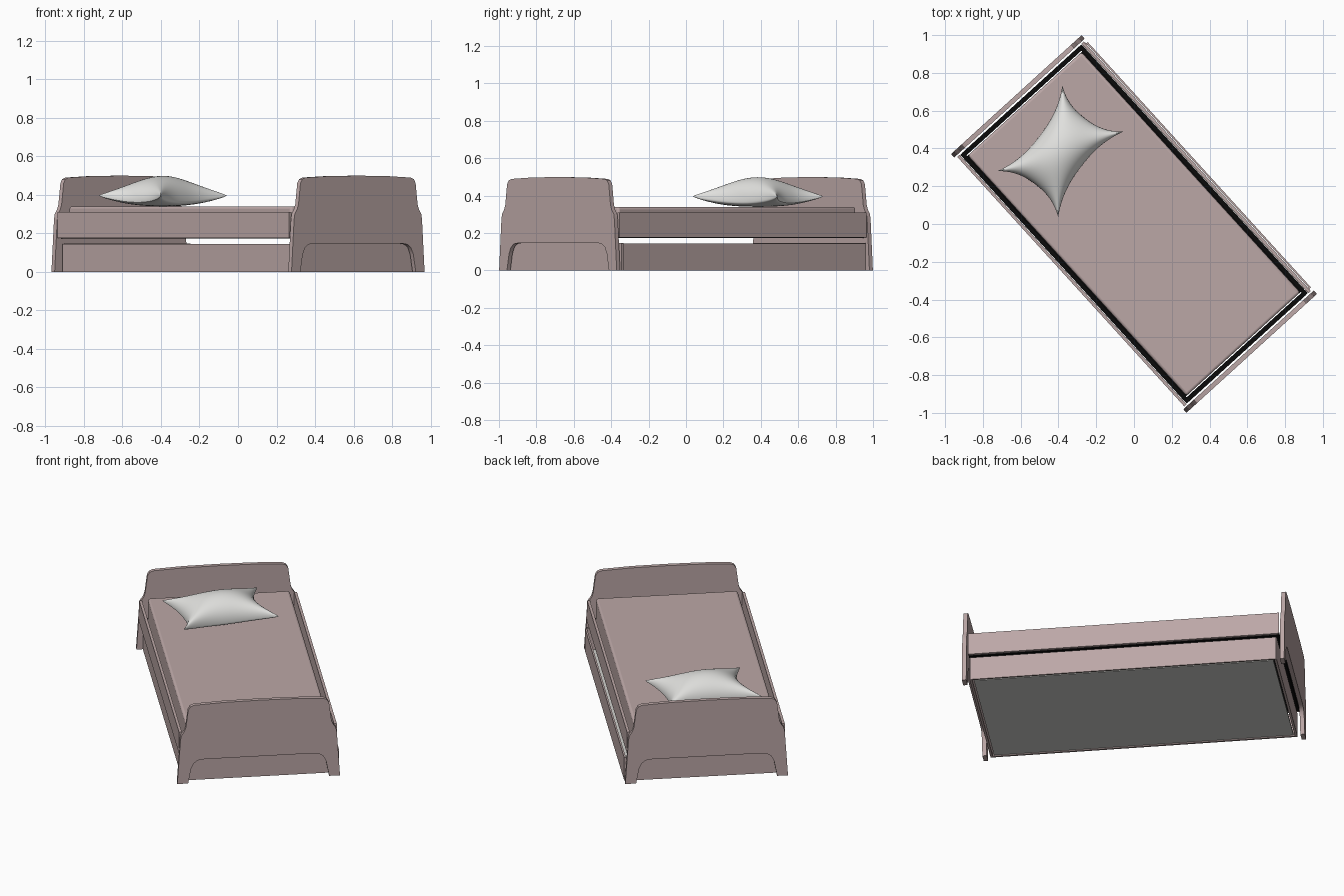
import bpy, bmesh, math

if "Cube" in bpy.data.objects:
    bpy.data.objects.remove(bpy.data.objects["Cube"])

ANGLE = math.radians(42.3)   # whole bed is turned in plan


def material(name, rgb):
    m = bpy.data.materials.new(name)
    m.diffuse_color = (*rgb, 1)
    m.use_nodes = True
    m.node_tree.nodes["Principled BSDF"].inputs["Base Color"].default_value = m.diffuse_color
    return m


PINK = material("dusty_pink", (0.50, 0.387, 0.383))
WHITE = material("pillow_white", (0.76, 0.76, 0.74))
GREY = material("base_grey", (0.64, 0.64, 0.61))
BLACK = material("frame_black", (0.003, 0.003, 0.003))


def finish(name, bm, mat, bevel=0, segments=2):
    bmesh.ops.recalc_face_normals(bm, faces=bm.faces)
    me = bpy.data.meshes.new(name)
    bm.to_mesh(me)
    bm.free()
    me.materials.append(mat)
    ob = bpy.data.objects.new(name, me)
    bpy.context.collection.objects.link(ob)
    ob.rotation_euler.z = ANGLE
    if bevel:
        b = ob.modifiers.new("soft_edges", "BEVEL")
        b.width, b.segments = bevel, segments
        b.limit_method = 'ANGLE'
        b.angle_limit = math.radians(50)
    bpy.context.view_layer.objects.active = ob
    ob.select_set(True)
    bpy.ops.object.shade_smooth_by_angle(angle=math.radians(35))
    ob.select_set(False)
    return ob


def box(name, x, y, z, mat, bevel=0, segments=2):
    bm = bmesh.new()
    bmesh.ops.create_cube(bm, size=1)
    for v in bm.verts:
        v.co = [(r[0] + r[1]) / 2 + c * (r[1] - r[0]) for r, c in zip((x, y, z), v.co)]
    return finish(name, bm, mat, bevel, segments)


# Head and foot boards: mirrored half profile with arched leg cut-out
HALF = [(0.2, .497), (.37, .489), (.392, .480), (.404, .460), (.418, .35), (.427, .325),
        (.444, .3), (.449, .27), (.467, 0), (.405, 0), (.388, .09), (.372, .125),
        (.348, .142), (.31, .147)]
profile = [(0, .499)] + HALF + [(-x, z) for x, z in reversed(HALF)]
for name, y0, y1 in (("headboard", .901, .926), ("footboard", -.926, -.901)):
    bm = bmesh.new()
    face = bm.faces.new([bm.verts.new((x, y0, z)) for x, z in profile])
    ext = bmesh.ops.extrude_face_region(bm, geom=[face])
    for v in ext["geom"]:
        if isinstance(v, bmesh.types.BMVert):
            v.co.y = y1
    finish(name, bm, PINK)

# Side rails and dark inner frame, both sides and both ends
for s, side in ((1, "right"), (-1, "left")):
    def span(a, b):
        return sorted((s * a, s * b))
    end = "head" if s > 0 else "foot"
    box(side + "_rail", span(.437, .453), (-.893, .893), (.175, .31), PINK)
    box(side + "_frame_bar", span(.411, .434), (-.89, .89), (.172, .2), BLACK)
    box(end + "_frame_bar", (-.42, .42), span(.866, .891), (.172, .2), BLACK)
    box(end + "_drawer_wall", (-.42, .457), span(.868, .882), (0, .146), PINK)

# Drawer: front panel stands slightly proud of the right rail
box("right_drawer_panel", (.457, .467), (-.878, .878), (0, .143), PINK)
box("left_drawer_panel", (-.431, -.418), (-.882, .882), (0, .143), PINK)
box("drawer_floor", (-.418, .44), (-.86, .86), (.006, .016), GREY)

# Mattress with a dark slatted base under it
box("mattress", (-.407, .407), (-.86, .86), (.185, .34), PINK, .014, 4)
box("mattress_base", (-.411, .411), (-.859, .859), (.174, .19), BLACK)

# Pillow: two bulged sheets with pinched sides, joined at the seam
N = 28
bm = bmesh.new()
tilt = math.radians(10.5)
for height, power in ((.13, .45), (-.028, .3)):
    grid = []
    for i in range(N + 1):
        s = -math.cos(math.pi * i / N)
        row = []
        for j in range(N + 1):
            t = -math.cos(math.pi * j / N)
            x = s * (.284 - .065 * (1 - abs(t) ** 2.4))
            y = t * (.202 - .065 * (1 - abs(s) ** 2.4))
            bulge = max(0, (1 - s * s) * (1 - t * t)) ** power
            z = .368 + .028 * (s * t) ** 2 + height * bulge
            row.append(bm.verts.new((-.03 + x * math.cos(tilt) - y * math.sin(tilt),
                                     .547 + x * math.sin(tilt) + y * math.cos(tilt), z)))
        grid.append(row)
    for i in range(N):
        for j in range(N):
            bm.faces.new((grid[i][j], grid[i + 1][j], grid[i + 1][j + 1], grid[i][j + 1]))
bmesh.ops.remove_doubles(bm, verts=bm.verts, dist=.0003)
finish("pillow", bm, WHITE)
